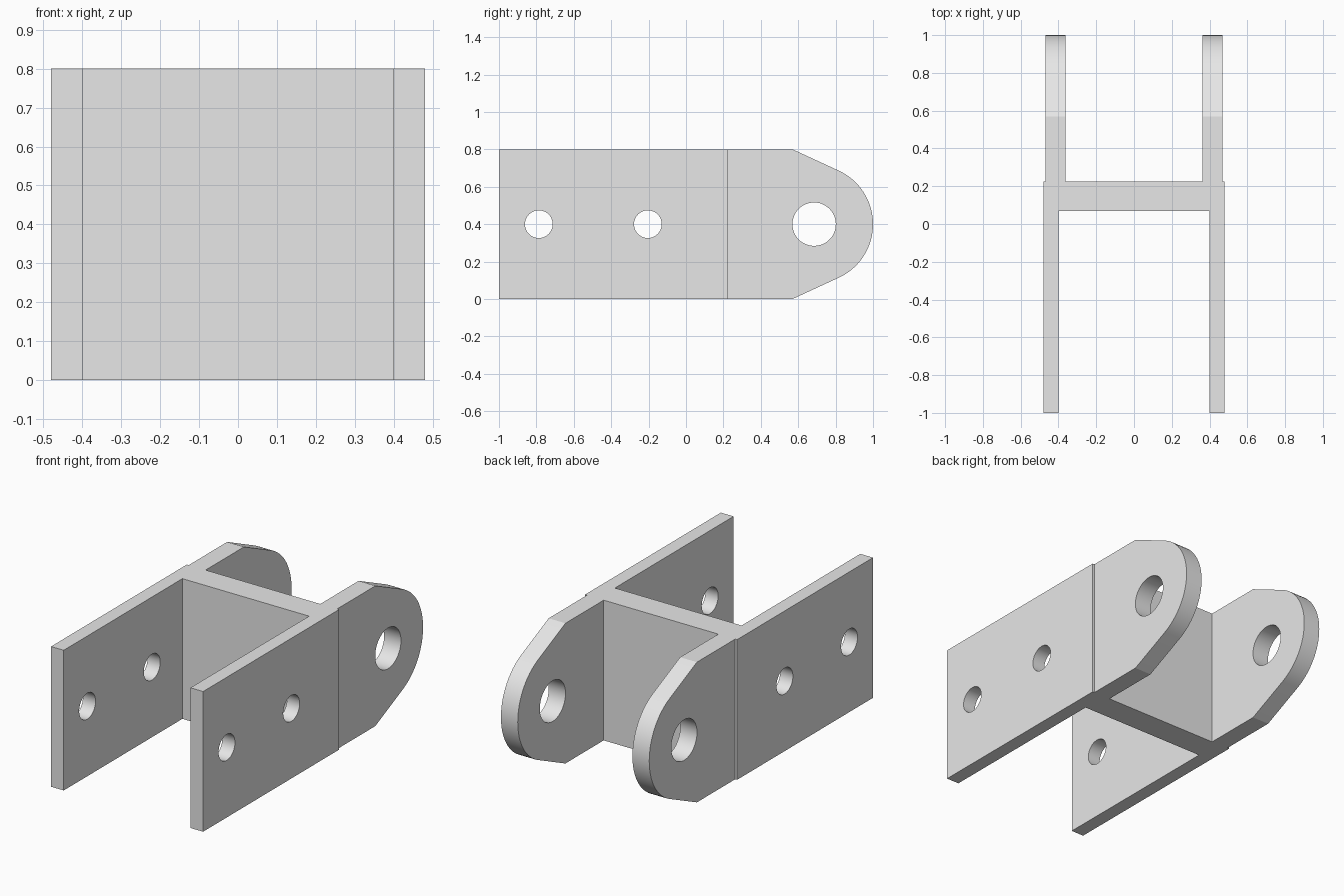
import bpy, bmesh
from math import sin, cos, pi, radians
from mathutils import Matrix

cube = bpy.data.objects.get("Cube")
if cube:
    bpy.data.objects.remove(cube, do_unlink=True)

steel = bpy.data.materials.new("plain_grey")
steel.use_nodes = True
GREY = (0.8, 0.8, 0.8, 1)
steel.diffuse_color = GREY
steel.node_tree.nodes["Principled BSDF"].inputs["Base Color"].default_value = GREY

HEIGHT = 0.8
MID = HEIGHT / 2
WEB_FRONT, WEB_BACK = 0.07, 0.225


def arc(y, z, r, start, end, steps):
    """Points of an arc in the side plane."""
    return [(y + r * cos(start + (end - start) * i / steps),
             z + r * sin(start + (end - start) * i / steps)) for i in range(steps + 1)]


def plate(name, outline, holes, x0, x1):
    """Side-plane outline with round holes, given thickness from x0 to x1."""
    curve = bpy.data.curves.new(name, "CURVE")
    curve.dimensions = "2D"
    curve.fill_mode = "BOTH"
    curve.extrude = (x1 - x0) / 2
    for loop in [outline] + [arc(y, MID, r, 0, 2 * pi, 48)[:-1] for y, r in holes]:
        spline = curve.splines.new("POLY")
        spline.points.add(len(loop) - 1)
        for point, (y, z) in zip(spline.points, loop):
            point.co = (y, z, 0, 1)
        spline.use_cyclic_u = True
    temp = bpy.data.objects.new(name + "_outline", curve)
    bpy.context.collection.objects.link(temp)
    bpy.context.view_layer.update()
    mesh = bpy.data.meshes.new_from_object(
        temp.evaluated_get(bpy.context.evaluated_depsgraph_get()))
    bpy.data.objects.remove(temp, do_unlink=True)

    # Stand the flat shape up: its x becomes y, its y becomes z
    mesh.transform(Matrix.Translation(((x0 + x1) / 2, 0, 0))
                   @ Matrix(((0, 0, 1, 0), (1, 0, 0, 0), (0, 1, 0, 0), (0, 0, 0, 1))))
    bm = bmesh.new()
    bm.from_mesh(mesh)
    bmesh.ops.remove_doubles(bm, verts=bm.verts, dist=0.0001)
    bmesh.ops.recalc_face_normals(bm, faces=bm.faces)
    bm.to_mesh(mesh)
    bm.free()
    mesh.name = name
    mesh.materials.clear()
    mesh.materials.append(steel)
    obj = bpy.data.objects.new(name, mesh)
    bpy.context.collection.objects.link(obj)
    bpy.ops.object.select_all(action="DESELECT")
    obj.select_set(True)
    bpy.context.view_layer.objects.active = obj
    bpy.ops.object.shade_smooth_by_angle(angle=radians(20))
    return obj


def box_outline(y0, y1):
    return [(y0, 0), (y1, 0), (y1, HEIGHT), (y0, HEIGHT)]


# Cross web joining the two sides
plate("cross_web", box_outline(WEB_FRONT, WEB_BACK), [], -0.4, 0.4)

# Rear lug: straight sides, tapers tangent to a round nose
nose = arc(0.685, MID, 0.315, -radians(65), radians(65), 32)
lug_outline = [(WEB_BACK, 0), (0.57, 0)] + nose + [(0.57, HEIGHT), (WEB_BACK, HEIGHT)]

for side, s in (("left", 1), ("right", -1)):
    # Thin front plate with two bolt holes
    a, b = sorted((s * 0.4, s * 0.48))
    plate(side + "_front_plate", box_outline(-1, WEB_BACK),
          [(-0.787, 0.074), (-0.204, 0.074)], a, b)
    # Thicker rear lug with one pin hole
    a, b = sorted((s * 0.362, s * 0.468))
    plate(side + "_rear_lug", lug_outline, [(0.685, 0.116)], a, b)
